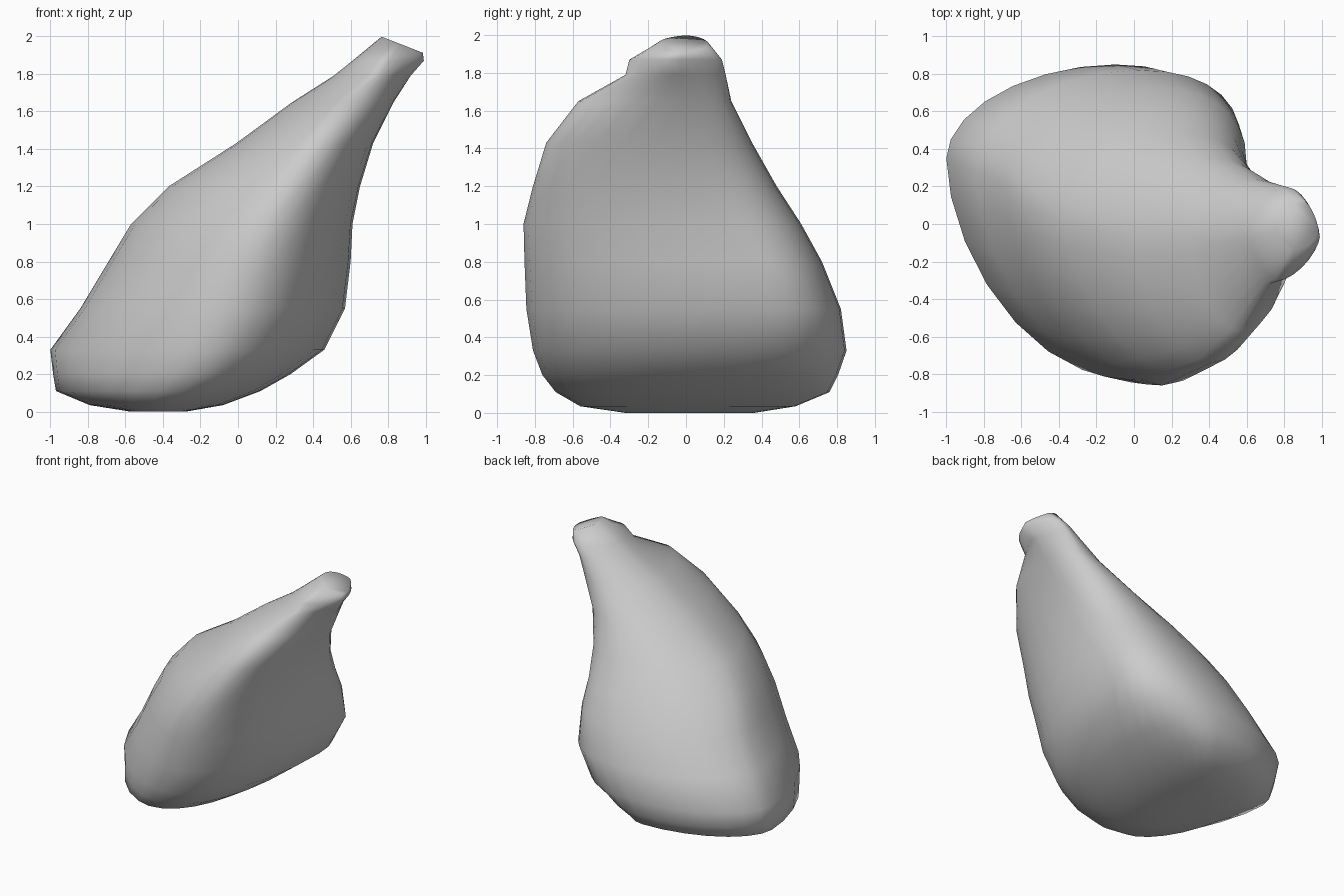
import bpy, bmesh, math

if "Cube" in bpy.data.objects:
    bpy.data.objects.remove(bpy.data.objects["Cube"])

# Horizontal sections: z, then (x, y) of the left, front, right and back extremes
SECTIONS = [
    (0.00, -.57, .05, -.42, -.32, -.28, .05, -.42, .36),
    (0.035, -.79, .12, -.40, -.56, -.08, .10, -.30, .58),
    (0.11, -.97, .30, -.30, -.69, .12, .15, -.15, .76),
    (0.20, -.985, .33, -.20, -.76, .28, .25, -.12, .805),
    (0.33, -1.0, .35, -.12, -.81, .46, .37, -.10, .85),
    (0.55, -.84, .28, -.01, -.845, .57, .42, .02, .82),
    (0.80, -.69, .20, .07, -.855, .60, .32, .12, .72),
    (1.00, -.57, .10, .15, -.86, .61, .18, .20, .61),
    (1.20, -.37, .00, .26, -.81, .65, .08, .26, .48),
    (1.43, -.01, -.08, .41, -.74, .72, .00, .42, .35),
    (1.65, .29, -.08, .56, -.57, .83, -.02, .64, .24),
    (1.79, .51, -.05, .72, -.32, .92, -.03, .77, .21),
    (1.87, .61, -.05, .78, -.30, .99, -.07, .84, .19),
]
TIP = (1.957, .765, .00, .85, -.14, .985, -.05, .90, .125)
QUARTER = 7


def ring(bm, sec, tilt=0.0):
    """Closed ring made of four rounded quarters between the extremes."""
    z = sec[0]
    lf, fr, rt, bk = [(sec[i], sec[i + 1]) for i in (1, 3, 5, 7)]
    top = z > 1.7
    quarters = ((lf, fr, 1, 1.25 if z > 0.9 else 1.15),
                (rt, fr, 0, 1.35 if top else 0.95),
                (rt, bk, 1, 1.3 if top else 0.85),
                (lf, bk, 0, 1.06))
    verts = []
    for side, end, from_side, power in quarters:
        for i in range(QUARTER):
            t = i / QUARTER * math.pi / 2
            if not from_side:
                t = math.pi / 2 - t
            c, s = max(math.cos(t), 0) ** power, max(math.sin(t), 0) ** power
            x = end[0] + (side[0] - end[0]) * c
            y = side[1] + (end[1] - side[1]) * s
            verts.append(bm.verts.new((x, y, z - tilt * (x - .87))))
    return verts


# Leaning pear-shaped body with a slanted stem tip
bm = bmesh.new()
rings = [ring(bm, s) for s in SECTIONS] + [ring(bm, TIP, tilt=0.39)]
for a, b in zip(rings, rings[1:]):
    n = len(a)
    for i in range(n):
        j = (i + 1) % n
        bm.faces.new((a[i], a[j], b[j], b[i]))
bm.faces.new(rings[0][::-1])
bm.faces.new(rings[-1])
bmesh.ops.recalc_face_normals(bm, faces=bm.faces)

mesh = bpy.data.meshes.new("leaning_body")
bm.to_mesh(mesh)
bm.free()
body = bpy.data.objects.new("leaning_body", mesh)
bpy.context.collection.objects.link(body)

# Smooth surface all over
bpy.context.view_layer.objects.active = body
body.select_set(True)
bpy.ops.object.shade_smooth_by_angle(angle=math.radians(75))
